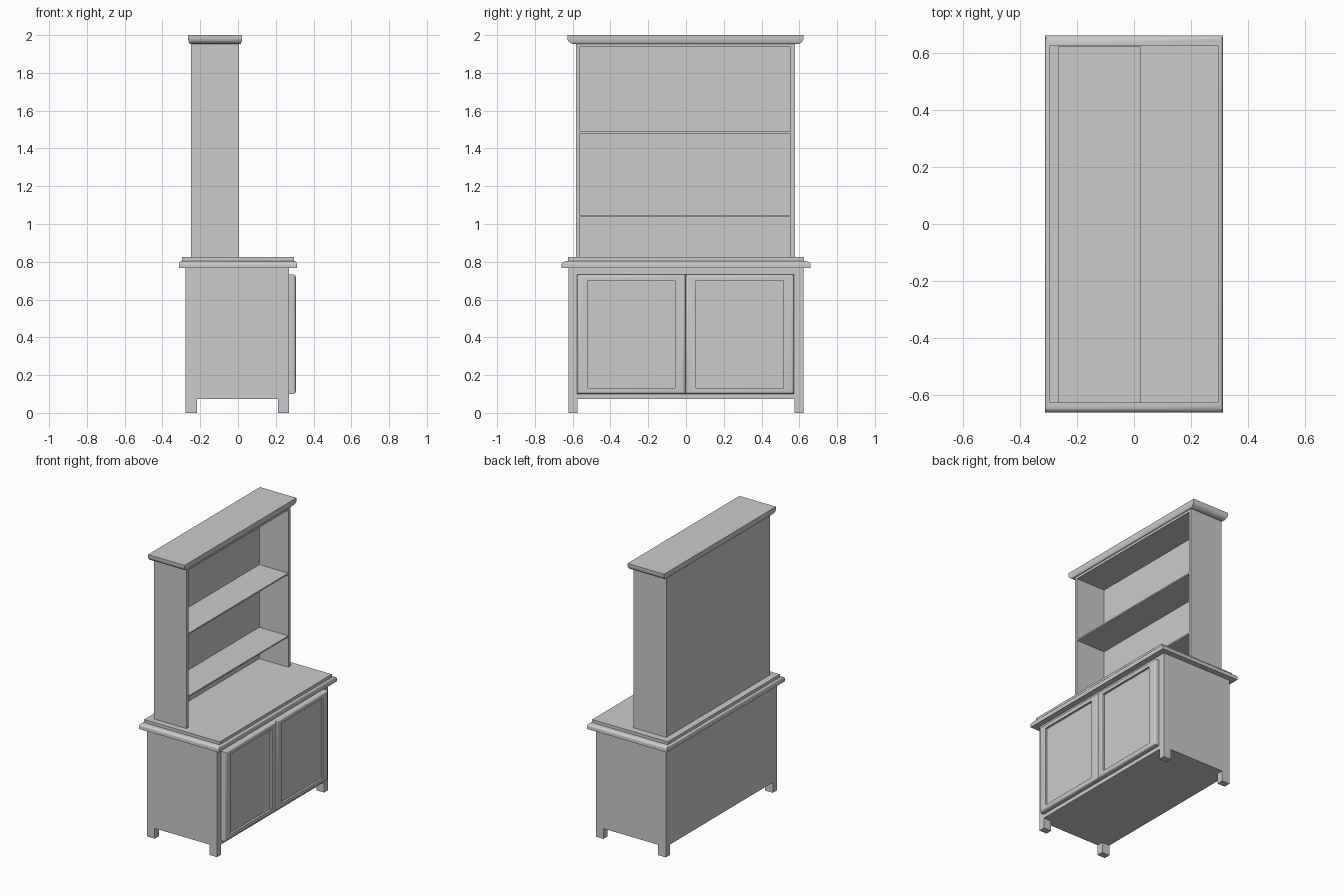
import bpy, bmesh, math

if "Cube" in bpy.data.objects:
    bpy.data.objects.remove(bpy.data.objects["Cube"])


def finish(name, bm, smooth=False):
    bmesh.ops.recalc_face_normals(bm, faces=bm.faces)
    mesh = bpy.data.meshes.new(name)
    bm.to_mesh(mesh)
    bm.free()
    obj = bpy.data.objects.new(name, mesh)
    bpy.context.collection.objects.link(obj)
    activate(obj)
    if smooth:
        bpy.ops.object.shade_smooth_by_angle(angle=math.radians(35))
    return obj


def activate(obj):
    bpy.ops.object.select_all(action='DESELECT')
    obj.select_set(True)
    bpy.context.view_layer.objects.active = obj


def box_mesh(x, y, z):
    bm = bmesh.new()
    bmesh.ops.create_cube(bm, size=1)
    for v in bm.verts:
        v.co = [r[0] if c < 0 else r[1] for c, r in zip(v.co, (x, y, z))]
    return bm


def box(name, x, y, z):
    return finish(name, box_mesh(x, y, z))


def moulded_slab(name, x, y, profile):
    """Slab with a mitred edge; profile lists (x inset, y inset, z)."""
    bm = bmesh.new()
    rings = []
    for ix, iy, z in profile:
        x0, x1, y0, y1 = x[0] + ix, x[1] - ix, y[0] + iy, y[1] - iy
        rings.append([bm.verts.new((px, py, z)) for px, py in
                      ((x0, y0), (x1, y0), (x1, y1), (x0, y1))])
    for a, b in zip(rings, rings[1:]):
        for i in range(4):
            j = (i + 1) % 4
            bm.faces.new((a[i], a[j], b[j], b[i]))
    bm.faces.new(rings[0])
    bm.faces.new(rings[-1])
    return finish(name, bm, True)


def cut(obj, cutters):
    for c in cutters:
        mod = obj.modifiers.new("cut", 'BOOLEAN')
        mod.operation = 'DIFFERENCE'
        mod.solver = 'EXACT'
        mod.object = c
        activate(obj)
        bpy.ops.object.modifier_apply(modifier=mod.name)
        bpy.data.objects.remove(c)


# Cabinet body: the four legs remain after two crossing cuts
cabinet = box("cabinet", (-0.277, 0.271), (-0.621, 0.621), (0, 0.766))
cut(cabinet, [
    box("leg_gap_x", (-0.217, 0.211), (-1, 1), (-0.1, 0.073)),
    box("leg_gap_y", (-1, 1), (-0.575, 0.575), (-0.1, 0.073)),
])


# Pair of rounded doors with recessed panels
def door(name, y, panel_y):
    obj = box(name, (0.265, 0.306), y, (0.1, 0.733))
    bm = bmesh.new()
    bm.from_mesh(obj.data)
    edges = [e for e in bm.edges if all(v.co.x > 0.3 for v in e.verts)]
    bmesh.ops.bevel(bm, geom=edges, offset=0.015, segments=4, profile=0.5,
                    affect='EDGES')
    bm.to_mesh(obj.data)
    bm.free()
    cut(obj, [box("panel_cut", (0.291, 0.4), panel_y, (0.132, 0.7))])
    activate(obj)
    bpy.ops.object.shade_smooth_by_angle(angle=math.radians(35))


door("door_left", (-0.577, -0.002), (-0.519, -0.057))
door("door_right", (-0.002, 0.573), (0.053, 0.515))

# Counter top: flat base edge, rounded shoulder, small upright lip
STEPS = 6
arc = [(math.sin(a), math.cos(a)) for a in
       [i * math.pi / 2 / STEPS for i in range(STEPS + 1)]]
counter = [(0, 0, 0.766), (0, 0, 0.785)]
counter += [(0.012 * (1 - c), 0.028 * (1 - c), 0.785 + 0.018 * s)
            for s, c in arc[1:]]
counter += [(0.016, 0.034, 0.803), (0.016, 0.034, 0.824)]
moulded_slab("counter_top", (-0.312, 0.312), (-0.66, 0.66), counter)

# Hutch frame
Y0, Y1, T = -0.583, 0.576, 0.022
FRONT, BACK = 0.006, -0.249
box("hutch_side_left", (BACK, FRONT), (Y0, Y0 + T), (0.824, 1.956))
box("hutch_side_right", (BACK, FRONT), (Y1 - T, Y1), (0.824, 1.956))
box("hutch_back", (BACK, BACK + 0.028), (Y0 + T, Y1 - T), (0.824, 1.956))
box("hutch_top_board", (BACK + 0.028, FRONT), (Y0 + T, Y1 - T), (1.936, 1.956))

# Shelves
for i, z in enumerate((1.041, 1.484)):
    box(f"shelf_{i + 1}", (BACK + 0.028, FRONT - 0.001), (Y0 + T, Y1 - T),
        (z - 0.005, z + 0.005))

# Crown moulding: rounded underside widening to a flat top edge
crown = [(0.015, 0.041, 1.953), (0.012, 0.034, 1.953)]
crown += [(0.012 * (1 - s), 0.034 * (1 - s), 1.985 - 0.032 * c)
          for s, c in arc[1:]]
crown += [(0, 0, 2.0)]
moulded_slab("crown", (-0.264, 0.022), (-0.628, 0.622), crown)
